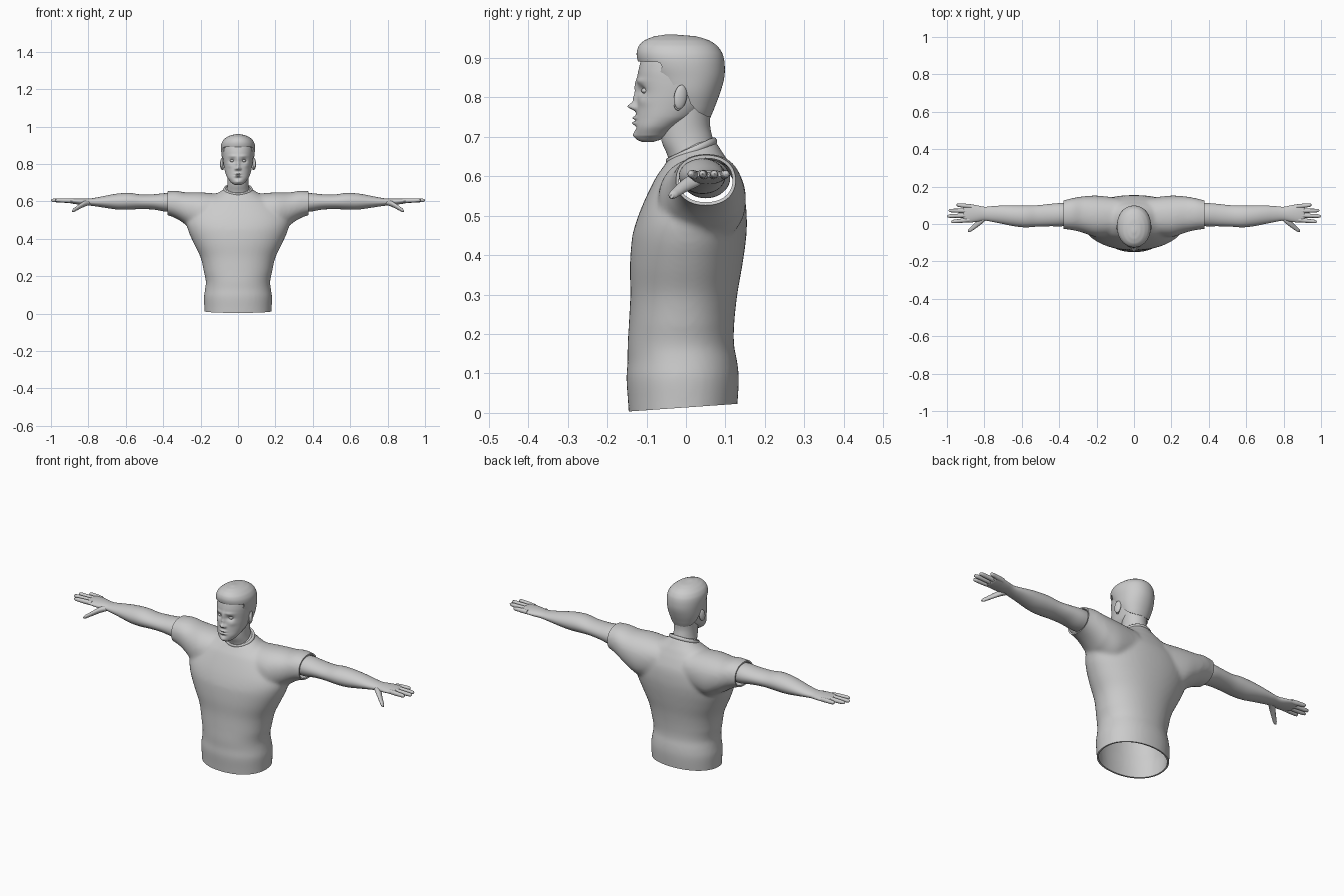
import bpy, bmesh, math
from mathutils import Vector

if "Cube" in bpy.data.objects:
    bpy.data.objects.remove(bpy.data.objects["Cube"])

mat = bpy.data.materials.new("plain_grey")
mat.diffuse_color = (0.6, 0.6, 0.6, 1)
mat.use_nodes = True
mat.node_tree.nodes["Principled BSDF"].inputs["Base Color"].default_value = mat.diffuse_color


def spline(rows, steps):
    """Smoothly interpolate rows of numbers."""
    out = []
    for i in range(len(rows) - 1):
        p0, p1, p2 = rows[max(i - 1, 0)], rows[i], rows[i + 1]
        p3 = rows[min(i + 2, len(rows) - 1)]
        for k in range(steps):
            t = k / steps
            row = [0.5 * (2 * b + (c - a) * t + (2 * a - 5 * b + 4 * c - d) * t * t
                          + (3 * b - a - 3 * c + d) * t ** 3)
                   for a, b, c, d in zip(p0, p1, p2, p3)]
            row[0] = p1[0] + (p2[0] - p1[0]) * t
            out.append(row)
    return out + [list(rows[-1])]


def loft(bm, rows, axis, n=32, steps=4, power=2.0, s=1):
    """Skin rings (t, u0, u1, v0, v1); axis 'z': u=x v=y, axis 'x': u=y v=z."""
    rings = []
    for t, u0, u1, v0, v1 in spline(rows, steps):
        ring = []
        for k in range(n):
            a = math.tau * k / n
            c, d = math.cos(a), math.sin(a)
            u = (u0 + u1) / 2 + (u1 - u0) / 2 * math.copysign(abs(c) ** (2 / power), c)
            v = (v0 + v1) / 2 + (v1 - v0) / 2 * math.copysign(abs(d) ** (2 / power), d)
            ring.append(bm.verts.new((u, v, t) if axis == 'z' else (s * t, u, v)))
        rings.append(ring)
    faces = [bm.faces.new((r[k], r[(k + 1) % n], q[(k + 1) % n], q[k]))
             for r, q in zip(rings, rings[1:]) for k in range(n)]
    faces += [bm.faces.new(rings[0][::-1]), bm.faces.new(rings[-1])]
    bmesh.ops.recalc_face_normals(bm, faces=faces)


def zrows(rows):
    return [(z, -w, w, f, b) for z, w, f, b in rows]


def finish(bm, name):
    me = bpy.data.meshes.new(name)
    bm.to_mesh(me)
    bm.free()
    ob = bpy.data.objects.new(name, me)
    bpy.context.collection.objects.link(ob)
    me.materials.append(mat)
    return ob


def apply_mods(ob):
    deps = bpy.context.evaluated_depsgraph_get()
    me = bpy.data.meshes.new_from_object(ob.evaluated_get(deps))
    ob.modifiers.clear()
    ob.data = me
    if not me.materials:
        me.materials.append(mat)


def smooth(ob, angle=50):
    bpy.ops.object.select_all(action='DESELECT')
    ob.select_set(True)
    bpy.context.view_layer.objects.active = ob
    bpy.ops.object.shade_smooth_by_angle(angle=math.radians(angle))


def ball(name, loc, size, rot=(0, 0, 0)):
    bpy.ops.mesh.primitive_uv_sphere_add(segments=24, ring_count=14, location=loc, rotation=rot)
    ob = bpy.context.object
    ob.name, ob.scale = name, size
    ob.data.materials.append(mat)
    smooth(ob)


# Shirt: torso and both sleeves fused, then opened at the hem and cuffs
bm = bmesh.new()
loft(bm, zrows([(-.04, .178, -.143, .125), (.03, .18, -.147, .131), (.09, .182, -.151, .134),
                (.13, .176, -.148, .13), (.17, .172, -.148, .122), (.22, .182, -.145, .122),
                (.3, .2, -.141, .13), (.375, .236, -.142, .143), (.45, .268, -.136, .153),
                (.5, .275, -.121, .154), (.55, .25, -.1, .148), (.6, .2, -.075, .128),
                (.64, .12, -.047, .107), (.665, .078, -.025, .09), (.69, .05, 0, .076)]),
     'z', n=64, power=2.15)
for s in (-1, 1):
    loft(bm, [(.08, -.06, .14, .45, .64), (.2, -.07, .152, .43, .648), (.28, -.045, .147, .475, .648),
              (.33, -.033, .138, .508, .657), (.38, -.026, .126, .527, .654),
              (.42, -.024, .122, .53, .652)], 'x', n=48, power=2.2, s=s)
shirt = finish(bm, "shirt")
m = shirt.modifiers.new("fuse", 'REMESH')
m.mode, m.voxel_size = 'VOXEL', .009
m = shirt.modifiers.new("soften", 'SMOOTH')
m.factor, m.iterations = .5, 8
apply_mods(shirt)
bm = bmesh.new()
bm.from_mesh(shirt.data)
for co, no in (((0, -.14, .004), (0, .07, -1)), ((.378, 0, 0), (1, 0, 0)), ((-.378, 0, 0), (-1, 0, 0))):
    bmesh.ops.bisect_plane(bm, geom=bm.verts[:] + bm.edges[:] + bm.faces[:], dist=1e-5,
                           plane_co=co, plane_no=no, clear_outer=True)
bm.to_mesh(shirt.data)
bm.free()
m = shirt.modifiers.new("cloth", 'SOLIDIFY')
m.thickness, m.offset = .008, -1
apply_mods(shirt)
smooth(shirt)

# Collar band
bpy.ops.mesh.primitive_torus_add(major_segments=64, minor_segments=12, major_radius=1, minor_radius=.1,
                                 location=(0, .014, .664), rotation=(.42, 0, 0))
collar = bpy.context.object
collar.name, collar.scale = "collar", (.071, .064, .09)
collar.data.materials.append(mat)
smooth(collar)

# Neck
bm = bmesh.new()
loft(bm, zrows([(.61, .07, -.04, .08), (.65, .062, -.046, .076), (.69, .056, -.062, .069),
                (.73, .056, -.062, .061), (.79, .06, -.05, .065)]), 'z', n=48)
smooth(finish(bm, "neck"))

# Head with face relief: (x, z, width, height, push in y)
bm = bmesh.new()
loft(bm, zrows([(.687, .014, -.112, -.082), (.692, .026, -.122, -.065), (.703, .04, -.128, -.045),
                (.725, .056, -.129, -.015), (.75, .067, -.127, .03), (.78, .074, -.125, .06),
                (.81, .079, -.123, .078), (.84, .082, -.123, .086), (.87, .083, -.12, .088),
                (.9, .078, -.111, .082), (.93, .058, -.09, .062), (.945, .03, -.06, .03)]),
     'z', n=128, steps=8, power=2.1)
bumps = [(0, .825, .008, .022, -.007), (0, .796, .009, .014, -.009), (0, .777, .01, .009, -.022),
         (.012, .773, .006, .006, -.008), (.032, .817, .015, .011, .012), (.028, .842, .022, .007, -.004),
         (0, .748, .016, .0045, -.009), (0, .735, .015, .005, -.009), (0, .7415, .018, .002, .004),
         (0, .723, .016, .005, .004), (0, .704, .015, .009, -.006), (.045, .79, .014, .012, -.003)]
for v in bm.verts:
    if v.co.y < -.05:
        x, z = abs(v.co.x), v.co.z
        v.co.y += sum(p * math.exp(-((x - bx) / w) ** 2 - ((z - bz) / h) ** 2)
                      for bx, bz, w, h, p in bumps)
smooth(finish(bm, "head"), 80)

# Hair cap trimmed to a hairline
bm = bmesh.new()
loft(bm, zrows([(.735, .052, -.03, .058), (.77, .068, -.05, .071), (.81, .082, -.08, .086),
                (.85, .088, -.1, .097), (.885, .091, -.119, .098), (.91, .088, -.125, .093),
                (.93, .077, -.12, .08), (.945, .058, -.105, .058), (.955, .034, -.08, .025),
                (.96, .008, -.05, -.03)]), 'z', n=64, steps=5, power=2.1)
hair = finish(bm, "hair")
line = [(-.2, .894), (-.066, .889), (-.061, .878), (-.066, .86), (-.056, .815), (-.046, .808),
        (-.038, .828), (-.025, .834), (-.008, .83), (.004, .805), (.012, .783), (.032, .762),
        (.056, .75), (.2, .745), (.2, 1.05), (-.2, 1.05)]
bm = bmesh.new()
face = bm.faces.new([bm.verts.new((-.2, y, z)) for y, z in line])
ext = bmesh.ops.extrude_face_region(bm, geom=[face])
bmesh.ops.translate(bm, vec=Vector((.4, 0, 0)),
                    verts=[g for g in ext["geom"] if isinstance(g, bmesh.types.BMVert)])
bmesh.ops.recalc_face_normals(bm, faces=bm.faces[:])
cutter = finish(bm, "hairline_cutter")
m = hair.modifiers.new("hairline", 'BOOLEAN')
m.operation, m.solver, m.object = 'INTERSECT', 'EXACT', cutter
apply_mods(hair)
smooth(hair, 40)
bpy.data.objects.remove(cutter)

for s, side in ((-1, "right"), (1, "left")):
    # Eyes and ears
    ball(side + "_eye", (s * .031, -.102, .817), (.012, .0115, .0075))
    ball(side + "_ear", (s * .086, -.014, .801), (.009, .017, .031), (-.15, 0, s * .35))
    ball(side + "_ear_lobe", (s * .082, -.02, .779), (.006, .01, .012))

    # Arm from shoulder to palm
    bm = bmesh.new()
    loft(bm, [(.3, -.005, .105, .545, .64), (.385, -.012, .112, .545, .644), (.45, -.012, .107, .556, .638),
              (.52, -.014, .1, .559, .637), (.58, -.018, .1, .556, .645), (.64, -.012, .1, .556, .642),
              (.7, 0, .099, .564, .632), (.76, .012, .095, .573, .62), (.8, .018, .092, .578, .615),
              (.84, .012, .1, .581, .616), (.88, .008, .106, .587, .616), (.905, .01, .104, .592, .614),
              (.915, .02, .095, .598, .61)], 'x', n=40, s=s)
    smooth(finish(bm, side + "_arm"))

    # Fingers: root x, root y, tip x, tip y
    for name, x0, y0, x1, y1 in (("index", .88, .022, .978, .012), ("middle", .885, .046, 1.0, .042),
                                 ("ring", .88, .07, .992, .072), ("little", .87, .094, .95, .102)):
        rows = []
        for t, r in ((0, .0115), (.35, .0115), (.6, .0105), (.85, .0095), (.96, .0065), (1, .0015)):
            x, y, z = x0 + (x1 - x0) * t, y0 + (y1 - y0) * t, .603 + .003 * t
            rows.append((x, y - r, y + r, z - r, z + r))
        bm = bmesh.new()
        loft(bm, rows, 'x', n=16, s=s)
        smooth(finish(bm, f"{side}_{name}_finger"))

    # Thumb
    bm = bmesh.new()
    loft(bm, [(.79, .02, .05, .582, .605), (.82, -.004, .04, .572, .603), (.845, -.022, .012, .56, .588),
              (.865, -.036, -.008, .55, .573), (.88, -.044, -.022, .543, .562),
              (.888, -.041, -.032, .544, .553)], 'x', n=20, s=s)
    smooth(finish(bm, side + "_thumb"))
